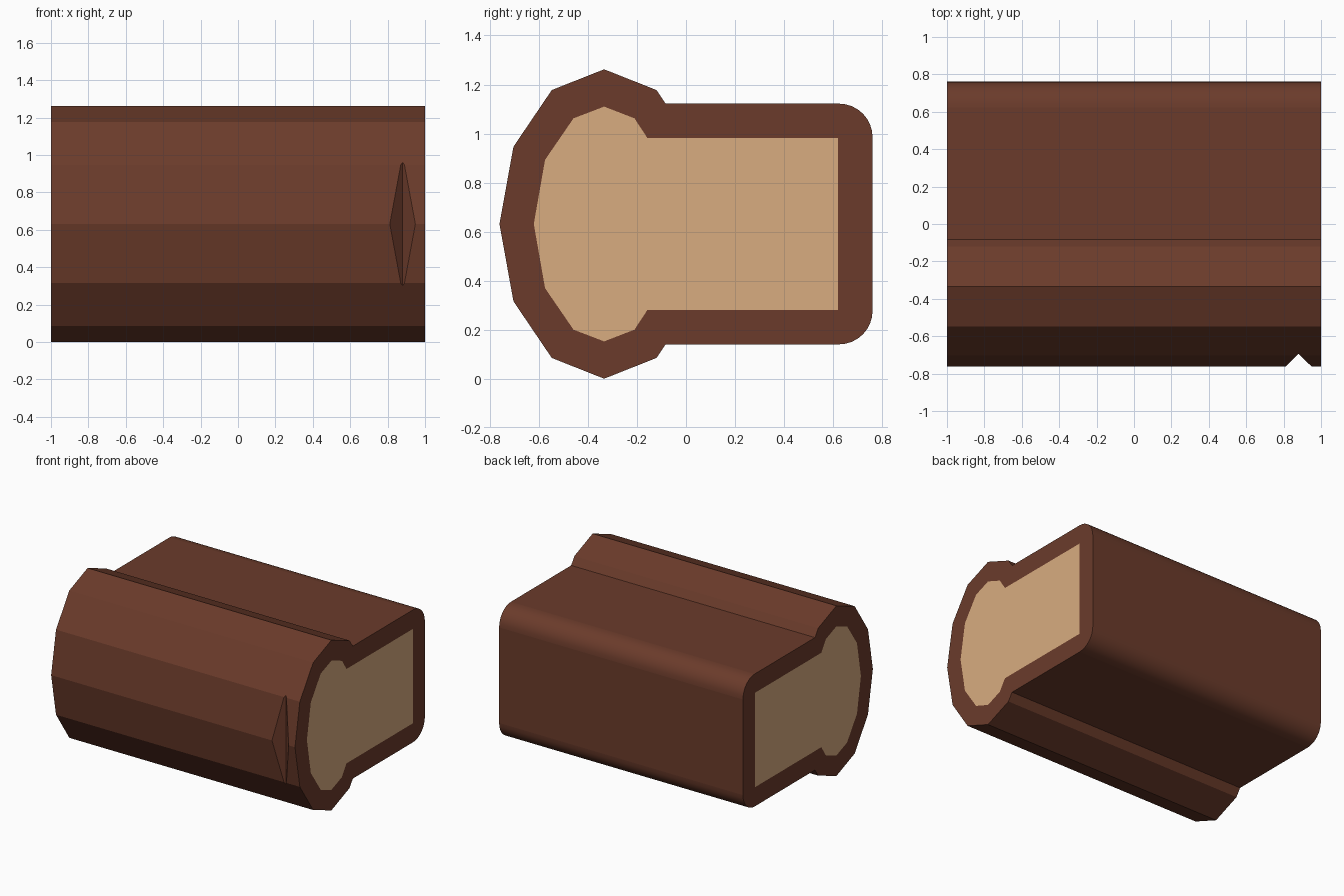
import bpy, bmesh, math

if "Cube" in bpy.data.objects:
    bpy.data.objects.remove(bpy.data.objects["Cube"])

CZ = 0.631  # height of the horizontal symmetry plane


def material(name, color):
    m = bpy.data.materials.new(name)
    m.diffuse_color = (*color, 1)
    m.use_nodes = True
    m.node_tree.nodes["Principled BSDF"].inputs["Base Color"].default_value = m.diffuse_color
    return m


def mirrored(half):
    """Close an upper half profile of (y, height above centre) points."""
    lower = [(y, -h) for y, h in reversed(half) if h > 1e-4]
    return [(y, CZ + h) for y, h in half + lower]


def prism(name, outline, axis, lo, hi, mat=None):
    """Extrude an outline along x (outline is y,z) or along z (outline is x,y)."""
    place = (lambda a, b, t: (t, a, b)) if axis == "x" else (lambda a, b, t: (a, b, t))
    bm = bmesh.new()
    face = bm.faces.new([bm.verts.new(place(a, b, lo)) for a, b in outline])
    new = bmesh.ops.extrude_face_region(bm, geom=[face])["geom"]
    verts = [v for v in new if isinstance(v, bmesh.types.BMVert)]
    shift = (hi - lo, 0, 0) if axis == "x" else (0, 0, hi - lo)
    bmesh.ops.translate(bm, verts=verts, vec=shift)
    bmesh.ops.recalc_face_normals(bm, faces=bm.faces)
    me = bpy.data.meshes.new(name)
    bm.to_mesh(me)
    bm.free()
    ob = bpy.data.objects.new(name, me)
    bpy.context.collection.objects.link(ob)
    if mat:
        me.materials.append(mat)
    return ob


bark_mat = material("bark", (0.147, 0.044, 0.024))
wood_mat = material("cut_wood", (0.686, 0.413, 0.216))

# Bark outline: twelve-sided oval at the front, rounded box behind
R = 0.137
outer = [(-0.334 - 0.427 * math.cos(math.radians(a)), 0.631 * math.sin(math.radians(a)))
         for a in range(0, 121, 30)]
outer.append((-0.083, 0.491))
outer += [(0.761 - R + R * math.sin(t), 0.491 - R + R * math.cos(t))
          for t in [math.pi / 2 * i / 8 for i in range(9)]]

# Cut wood outline, inset from the bark
inner = [(-0.621, 0), (-0.575, 0.262), (-0.459, 0.431), (-0.334, 0.479),
         (-0.21, 0.431), (-0.157, 0.35), (0.621, 0.35)]

bark = prism("bark", mirrored(outer), "x", -1, 1, bark_mat)
wood = prism("wood_core", mirrored(inner), "x", -1, 1, wood_mat)

# Smooth only the rounded rear corners
for p in bark.data.polygons:
    n = p.normal
    p.use_smooth = p.center.y > 0.6 and abs(n.x) < 0.5 and 0.02 < abs(n.z) < 0.999

# Cutters: hollow for the core and the V notch in the front
hollow = prism("core_cutter", mirrored(inner), "x", -1.2, 1.2)
notch = prism("notch_cutter", [(0.78, -0.792), (0.98, -0.792), (0.88, -0.694)], "z", -0.2, 1.5)
for cutter in (hollow, notch):
    cutter.hide_render = True
    cutter.display_type = 'WIRE'
    mod = bark.modifiers.new(cutter.name, 'BOOLEAN')
    mod.operation = 'DIFFERENCE'
    mod.solver = 'EXACT'
    mod.object = cutter
